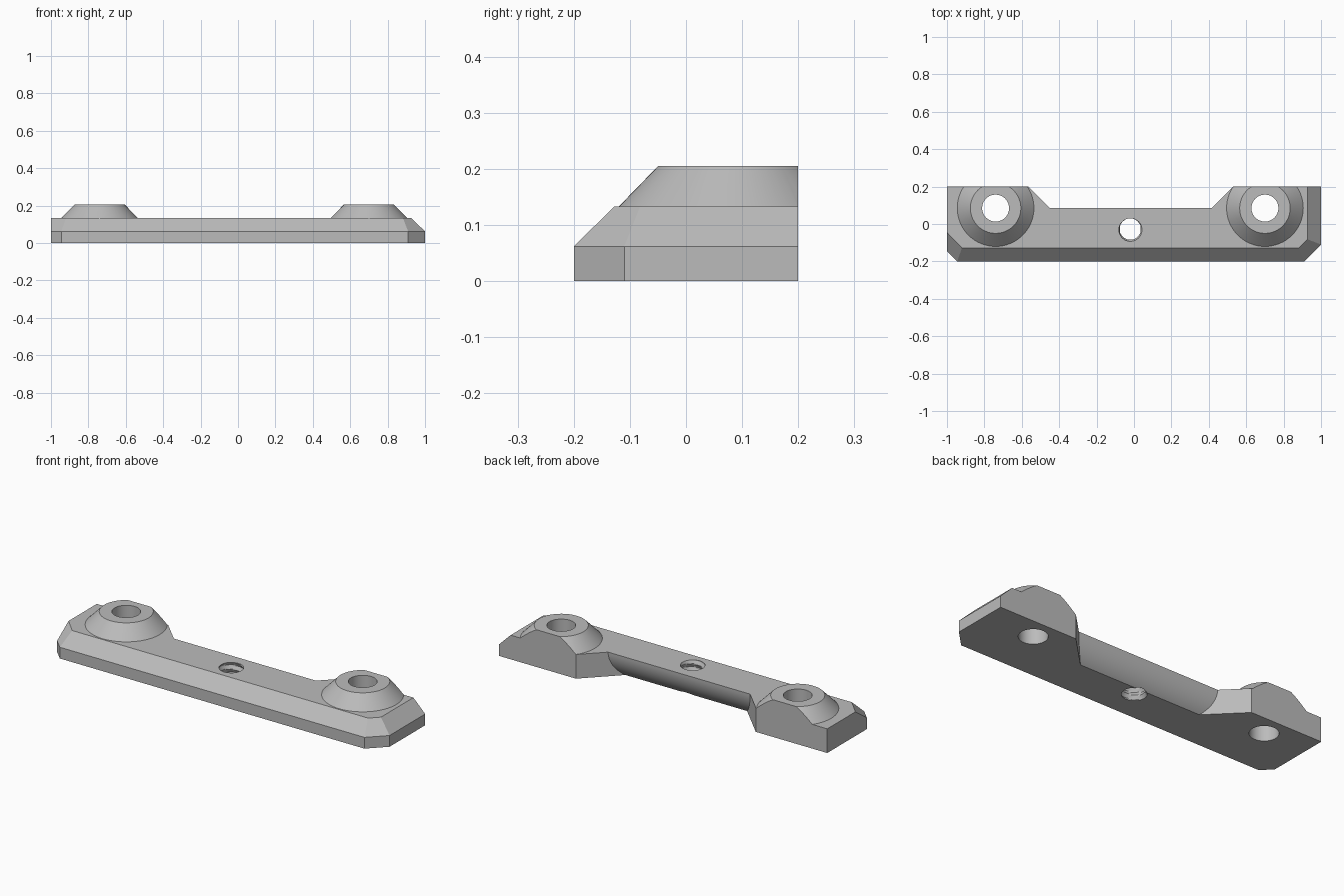
import bpy, bmesh
from math import sin, cos, pi, atan, radians

if "Cube" in bpy.data.objects:
    bpy.data.objects.remove(bpy.data.objects["Cube"])

TOP, LEDGE, BACK = 0.133, 0.062, 0.2
BOSS_Y, BOSS_X = 0.085, (-0.74, 0.70)
SEGS = 64

grey = bpy.data.materials.new("plain grey")
grey.use_nodes = True
grey.diffuse_color = (0.5, 0.5, 0.5, 1)
grey.node_tree.nodes["Principled BSDF"].inputs["Base Color"].default_value = (0.5, 0.5, 0.5, 1)


def finish(bm, name):
    bmesh.ops.recalc_face_normals(bm, faces=bm.faces)
    mesh = bpy.data.meshes.new(name)
    bm.to_mesh(mesh)
    bm.free()
    mesh.materials.append(grey)
    obj = bpy.data.objects.new(name, mesh)
    bpy.context.collection.objects.link(obj)
    return obj


def loft(rings, name):
    """Skin closed rings of points and cap both ends."""
    bm = bmesh.new()
    rows = [[bm.verts.new(p) for p in ring] for ring in rings]
    n = len(rows[0])
    for a, b in zip(rows, rows[1:]):
        for i in range(n):
            j = (i + 1) % n
            bm.faces.new((a[i], a[j], b[j], b[i]))
    bm.faces.new(rows[0])
    bm.faces.new(rows[-1])
    return finish(bm, name)


def circle(x, y, z, r):
    return [(x + r * cos(2 * pi * i / SEGS), y + r * sin(2 * pi * i / SEGS), z)
            for i in range(SEGS)]


def combine(target, tool, operation):
    mod = target.modifiers.new("combine", "BOOLEAN")
    mod.operation, mod.object, mod.solver = operation, tool, "EXACT"
    bpy.context.view_layer.objects.active = target
    bpy.ops.object.modifier_apply(modifier=mod.name)
    bpy.data.objects.remove(tool)


# Bar with chamfered front, right end and clipped corners
low = [(-1, BACK), (-1, -0.145), (-0.945, -0.2), (0.91, -0.2), (1, -0.11), (1, BACK)]
high = [(-1, BACK), (-1, -0.045), (-0.92, -0.128), (0.882, -0.128), (0.928, -0.082), (0.928, BACK)]
bm = bmesh.new()
for outline, z in ((low, 0), (low, LEDGE), (high, TOP)):
    for x, y in outline:
        bm.verts.new((x, y, z))
bmesh.ops.convex_hull(bm, input=bm.verts)
bmesh.ops.dissolve_limit(bm, angle_limit=radians(1), verts=bm.verts, edges=bm.edges)
bar = finish(bm, "mounting_bar")

# Tapered bosses, sunk a little into the bar
for x in BOSS_X:
    boss = loft([circle(x, BOSS_Y, TOP - 0.03, 0.205), circle(x, BOSS_Y, TOP, 0.205),
                 circle(x, BOSS_Y, 0.205, 0.135)], "boss")
    combine(bar, boss, "UNION")

# Flat back trims the bosses
trim = loft([[(x, y, z) for x, y in ((-2, BACK), (2, BACK), (2, 1), (-2, 1))]
             for z in (-1, 1)], "back_trim")
combine(bar, trim, "DIFFERENCE")

# Back recess with diagonal ends and a wall that curves under
undercut = 0.062
sweep = 2 * atan(undercut / TOP)
radius = TOP / sin(sweep)
profile = [(0.4, -0.1), (0.085 - undercut, -0.1)]
for i in range(13):
    a = sweep * (1 - i / 12)
    profile.append((0.085 - radius * (1 - cos(a)), TOP - radius * sin(a)))
profile += [(0.085, 0.4), (0.4, 0.4)]
recess = loft([[(-0.365 - y, y, z) for y, z in profile],
               [(0.33 + y, y, z) for y, z in profile]], "recess")
combine(bar, recess, "DIFFERENCE")

# Screw holes through the bosses
for x in BOSS_X:
    hole = loft([circle(x, BOSS_Y, z, 0.072) for z in (-0.1, 0.4)], "screw_hole")
    combine(bar, hole, "DIFFERENCE")

# Threaded centre hole: the radius follows a helix
pitch, depth, step = 0.04, 0.011, 0.005
rings = []
for k in range(-4, 32):
    ring = []
    for i in range(SEGS):
        phase = (k * step / pitch - i / SEGS) % 1
        r = 0.056 + depth * (1 - abs(2 * phase - 1))
        a = 2 * pi * i / SEGS
        ring.append((-0.02 + r * cos(a), -0.027 + r * sin(a), k * step + 0.0013))
    rings.append(ring)
combine(bar, loft(rings, "threaded_hole"), "DIFFERENCE")

# Smooth the round walls, keep the edges sharp
bpy.ops.object.select_all(action="DESELECT")
bar.select_set(True)
bpy.context.view_layer.objects.active = bar
bpy.ops.object.shade_smooth_by_angle(angle=radians(25))
